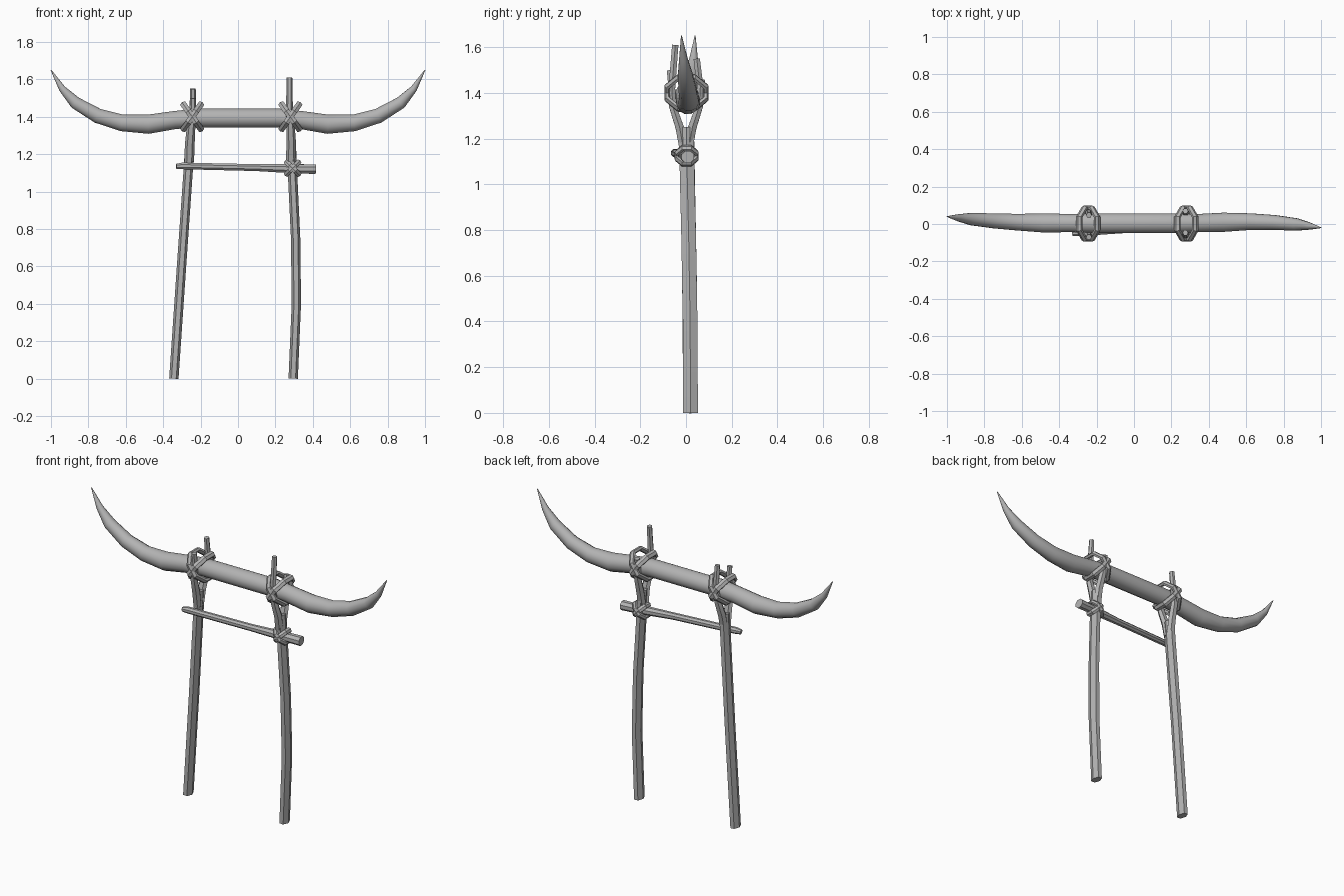
import bpy, bmesh, math
from mathutils import Vector

cube = bpy.data.objects.get("Cube")
if cube:
    bpy.data.objects.remove(cube, do_unlink=True)

grey = bpy.data.materials.new("plain grey")
grey.use_nodes = True
GREY = (0.45, 0.45, 0.45, 1)
grey.diffuse_color = GREY
grey.node_tree.nodes["Principled BSDF"].inputs["Base Color"].default_value = GREY


def tube(name, path, sides=8, ref=(0, 1, 0), closed=False, smooth=40):
    """Sweep an oval along path; each entry is (point, radius along ref, other radius)."""
    bm = bmesh.new()
    pts = [Vector(p[0]) for p in path]
    n = len(pts)
    rings = []
    for i, (_, ra, rb) in enumerate(path):
        before = pts[i - 1] if closed or i > 0 else pts[i]
        after = pts[(i + 1) % n] if closed or i < n - 1 else pts[i]
        t = (after - before).normalized()
        a = Vector(ref)
        a = (a - t * a.dot(t)).normalized()
        b = t.cross(a)
        ring = []
        for k in range(sides):
            ang = math.tau * (k + 0.5) / sides
            ring.append(bm.verts.new(pts[i] + a * ra * math.cos(ang) + b * rb * math.sin(ang)))
        rings.append(ring)
    for i in range(n if closed else n - 1):
        r, s = rings[i], rings[(i + 1) % n]
        for k in range(sides):
            j = (k + 1) % sides
            bm.faces.new((r[k], r[j], s[j], s[k]))
    if not closed:
        bm.faces.new(rings[0])
        bm.faces.new(rings[-1])
    bmesh.ops.recalc_face_normals(bm, faces=bm.faces)
    mesh = bpy.data.meshes.new(name)
    bm.to_mesh(mesh)
    bm.free()
    mesh.materials.append(grey)
    ob = bpy.data.objects.new(name, mesh)
    bpy.context.collection.objects.link(ob)
    bpy.ops.object.select_all(action="DESELECT")
    ob.select_set(True)
    bpy.context.view_layer.objects.active = ob
    bpy.ops.object.shade_smooth_by_angle(angle=math.radians(smooth))
    return ob


def lashing(name, centre, half_x, half_y, half_z, band):
    """Two tilted loops of cord that cross in front and behind."""
    for side, label in ((1, "rising"), (-1, "falling")):
        up = Vector((side * half_x, 0, half_z))
        path = []
        for k in range(8):
            ang = math.tau * (k + 0.5) / 8
            p = Vector(centre) + up * math.sin(ang) * 1.08
            p.y += half_y * math.cos(ang) * 1.08
            path.append((p, band, band * 0.7))
        normal = up.cross(Vector((0, 1, 0))).normalized()
        tube(f"{name}_{label}_cord", path, 6, normal, closed=True, smooth=30)


# Curved horn beam: x, z and radius of one half, with a y drift at each tip
half = [(0.34, 1.382, 0.05), (0.48, 1.36, 0.053), (0.62, 1.367, 0.046),
        (0.75, 1.405, 0.041), (0.87, 1.475, 0.034), (0.94, 1.55, 0.019), (1, 1.65, 0.002)]


def horn(side):
    for x, z, r in half:
        bend = max(0, x - 0.4) / 0.6
        y = 0.005 + (0.035 if side < 0 else -0.025) * bend ** 2
        y += 0.012 * math.sin(math.pi * bend) * (side > 0)
        yield (side * x, y, z), r, r


beam = list(horn(-1))[::-1]
beam += [((x, 0.005, 1.393), 0.054, 0.052) for x in (-0.22, 0.22)]
beam += list(horn(1))
tube("horn_beam", beam, 12, smooth=50)

# Forked posts: trunk, then a front and a back prong that hold the beam
posts = {
    "right": dict(trunk=[(-0.343, 0.02, 0), (-0.302, 0.015, 0.6), (-0.265, 0.005, 1.13), (-0.258, 0.003, 1.25)],
                  top=-0.241, front=1.5, back=1.55),
    "left": dict(trunk=[(0.295, 0.02, 0), (0.312, 0.018, 0.4), (0.308, 0.012, 0.75),
                        (0.29, 0.003, 1.13), (0.285, 0.003, 1.25)],
                 top=0.275, front=1.61, back=1.46),
}
for label, post in posts.items():
    trunk = post["trunk"]
    tube(f"{label}_post", [(p, 0.037, 0.025) for p in trunk], 6)
    x0, x1 = trunk[-1][0], post["top"]
    for side, prong in ((-1, "front"), (1, "back")):
        top = post[prong]
        lean = 0.047 if top > 1.52 else 0.07
        tube(f"{label}_post_{prong}_prong", [
            ((x0 - 0.003, side * 0.012, 1.16), 0.02, 0.026),
            ((x0, side * 0.028, 1.25), 0.021, 0.026),
            ((x0 * 0.6 + x1 * 0.4, side * 0.058, 1.34), 0.018, 0.023),
            ((x1, side * 0.062, 1.42), 0.017, 0.019),
            ((x1, side * lean, top), 0.016, 0.015)], 6)

# Crossbar, thin on one end and thicker past the far post
tube("crossbar", [
    ((-0.33, -0.052, 1.135), 0.013, 0.014),
    ((-0.3, -0.048, 1.137), 0.019, 0.019),
    ((0.1, -0.02, 1.128), 0.02, 0.02),
    ((0.29, 0, 1.122), 0.026, 0.026),
    ((0.415, 0.008, 1.12), 0.03, 0.028)], 8)

# Cord lashings
lashing("right_beam_lashing", (-0.245, 0.002, 1.4), 0.048, 0.084, 0.068, 0.019)
lashing("left_beam_lashing", (0.28, 0.002, 1.4), 0.048, 0.084, 0.068, 0.019)
lashing("crossbar_lashing", (0.292, 0.003, 1.125), 0.034, 0.042, 0.034, 0.016)
